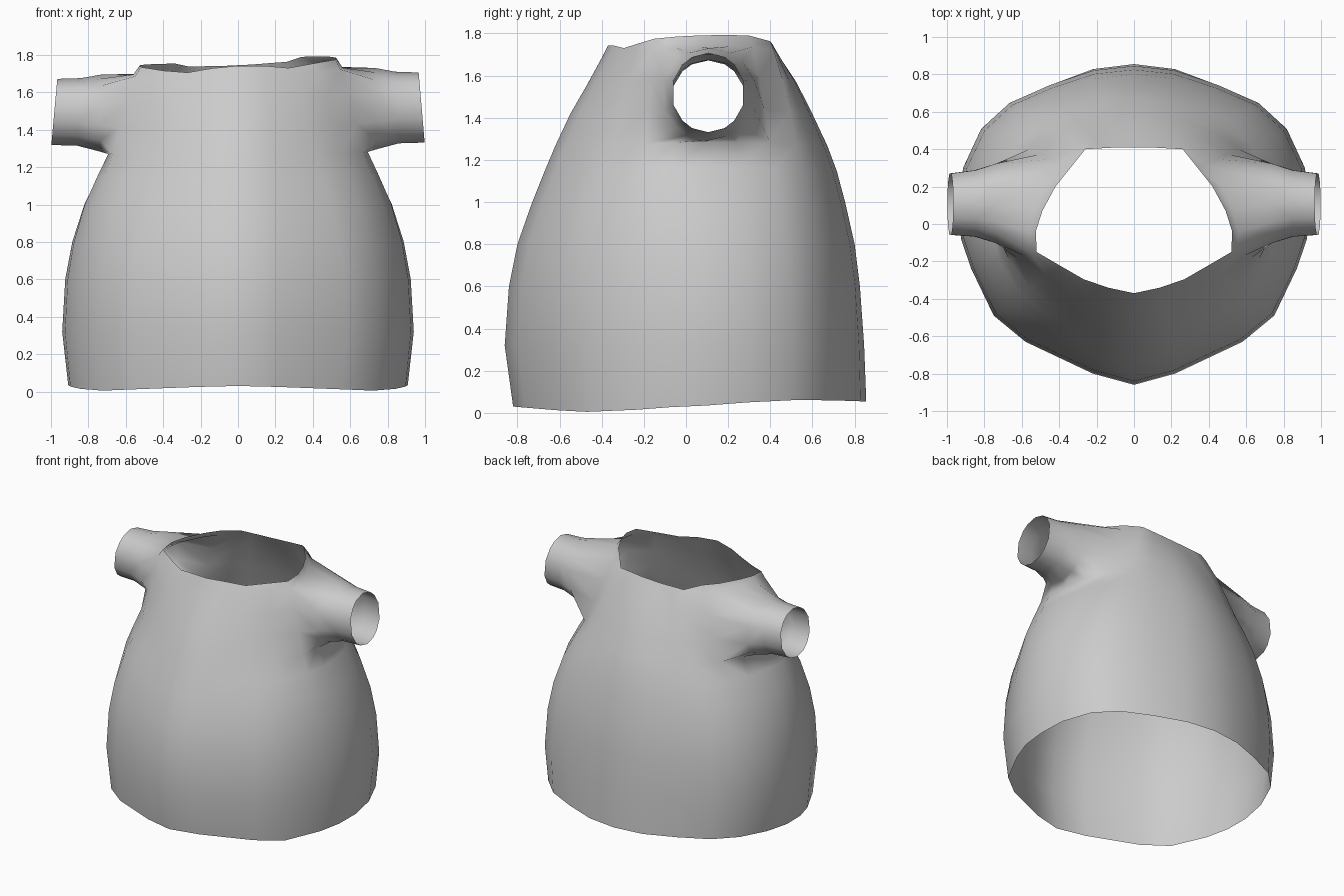
import bpy, bmesh, math
from mathutils import Matrix

cube = bpy.data.objects.get("Cube")
if cube:
    bpy.data.objects.remove(cube, do_unlink=True)

cloth = bpy.data.materials.new("grey cloth")
cloth.use_nodes = True
GREY = (0.6, 0.6, 0.6, 1)
cloth.diffuse_color = GREY
cloth.node_tree.nodes["Principled BSDF"].inputs["Base Color"].default_value = GREY

# Half outlines (x, y) from front centre to back centre: widest girth and neck
girth = [(0, -.86), (.22, -.80), (.58, -.63), (.75, -.49), (.87, -.24), (.925, -.08), (.94, .10),
         (.915, .30), (.82, .51), (.67, .65), (.45, .75), (.22, .83), (0, .855)]
neck = [(0, -.37), (.14, -.34), (.27, -.295), (.40, -.22), (.52, -.15), (.525, -.04), (.49, .07),
        (.42, .20), (.34, .30), (.26, .40), (.17, .405), (.08, .41), (0, .41)]
hem_z = [.03, .025, .012, .005, .015, .027, .035, .05, .06, .06, .058, .055, .055]
neck_z = [1.742, 1.735, 1.718, 1.735, 1.755, 1.765, 1.77, 1.772, 1.772, 1.75, 1.748, 1.745, 1.745]

# Body rows: height, half width, front reach, back reach
rows = [(0, .91, .82, .855), (.32, .94, .86, .845), (.6, .925, .84, .825), (.8, .89, .80, .80),
        (1.0, .83, .73, .755), (1.15, .76, .67, .715), (1.27, .70, .62, .67), (1.42, .655, .55, .60),
        (1.57, .61, .465, .525), (1.70, .56, .395, .44), (1.75, .525, .37, .41)]
ARM_COLS, ARM_ROWS = (4, 8), (6, 9)


def body_point(r, c):
    z, side, front, back = rows[r]
    gx, gy = girth[c]
    nx, ny = neck[c]
    # Taper toward the neck, mixed between the side and front or back
    t_side = (.94 - side) / .415
    t_end = (.86 - front) / .49 if gy < 0 else (.855 - back) / .445
    w = gx * gx / (gx * gx + gy * gy)
    t = t_side * w + t_end * (1 - w)
    if r == 0:
        z = hem_z[c]
    else:
        z *= 1 + (neck_z[c] / 1.75 - 1) * (z / 1.75) ** 2
    return gx + (nx - gx) * t, gy + (ny - gy) * t, z


bm = bmesh.new()
grid = [[bm.verts.new(body_point(r, c)) for c in range(13)] for r in range(len(rows))]

# Torso wall, left open at the armhole
for r in range(len(rows) - 1):
    for c in range(12):
        if ARM_COLS[0] <= c < ARM_COLS[1] and ARM_ROWS[0] <= r < ARM_ROWS[1]:
            continue
        bm.faces.new((grid[r][c], grid[r][c + 1], grid[r + 1][c + 1], grid[r + 1][c]))

# Walk round the armhole edge
(c0, c1), (r0, r1) = ARM_COLS, ARM_ROWS
loop = ([(r0, c) for c in range(c0, c1)] + [(r, c1) for r in range(r0, r1)]
        + [(r1, c) for c in range(c1, c0, -1)] + [(r, c0) for r in range(r1, r0, -1)])
angles = [math.atan2((r - (r0 + r1) / 2) / (r1 - r0), (c - (c0 + c1) / 2) / (c1 - c0))
          for r, c in loop]

# Sleeve rings: x, lean, centre y, centre z, half depth, half height
rings = [(.735, .0, .11, 1.50, .225, .212), (.85, -.01, .11, 1.507, .187, .186),
         (.982, -.016, .106, 1.507, .173, .182)]
last = [grid[r][c] for r, c in loop]
for x, lean, cy, cz, ry, rz in rings:
    ring = []
    for a in angles:
        s, k = math.sin(a), math.cos(a)
        ring.append(bm.verts.new((x + lean * s, cy + ry * k, cz + rz * s)))
    for i in range(len(ring)):
        j = (i + 1) % len(ring)
        bm.faces.new((last[i], last[j], ring[j], ring[i]))
    last = ring

# Other half, joined at the centre line
bmesh.ops.mirror(bm, geom=bm.verts[:] + bm.edges[:] + bm.faces[:], matrix=Matrix(),
                 merge_dist=.001, axis='X')
bmesh.ops.remove_doubles(bm, verts=bm.verts[:], dist=.0005)

# One shoulder sits slightly higher than the other
for v in bm.verts:
    v.co.z += .0175 * max(-1, min(1, v.co.x / .4)) * (v.co.z / 1.7) ** 4
bmesh.ops.recalc_face_normals(bm, faces=bm.faces[:])
# Face outward
probe = max(bm.faces, key=lambda f: -f.calc_center_median().y)
if probe.normal.y > 0:
    bmesh.ops.reverse_faces(bm, faces=bm.faces[:])

mesh = bpy.data.meshes.new("shirt")
bm.to_mesh(mesh)
bm.free()
mesh.materials.append(cloth)
for p in mesh.polygons:
    p.use_smooth = True
shirt = bpy.data.objects.new("shirt", mesh)
bpy.context.collection.objects.link(shirt)
